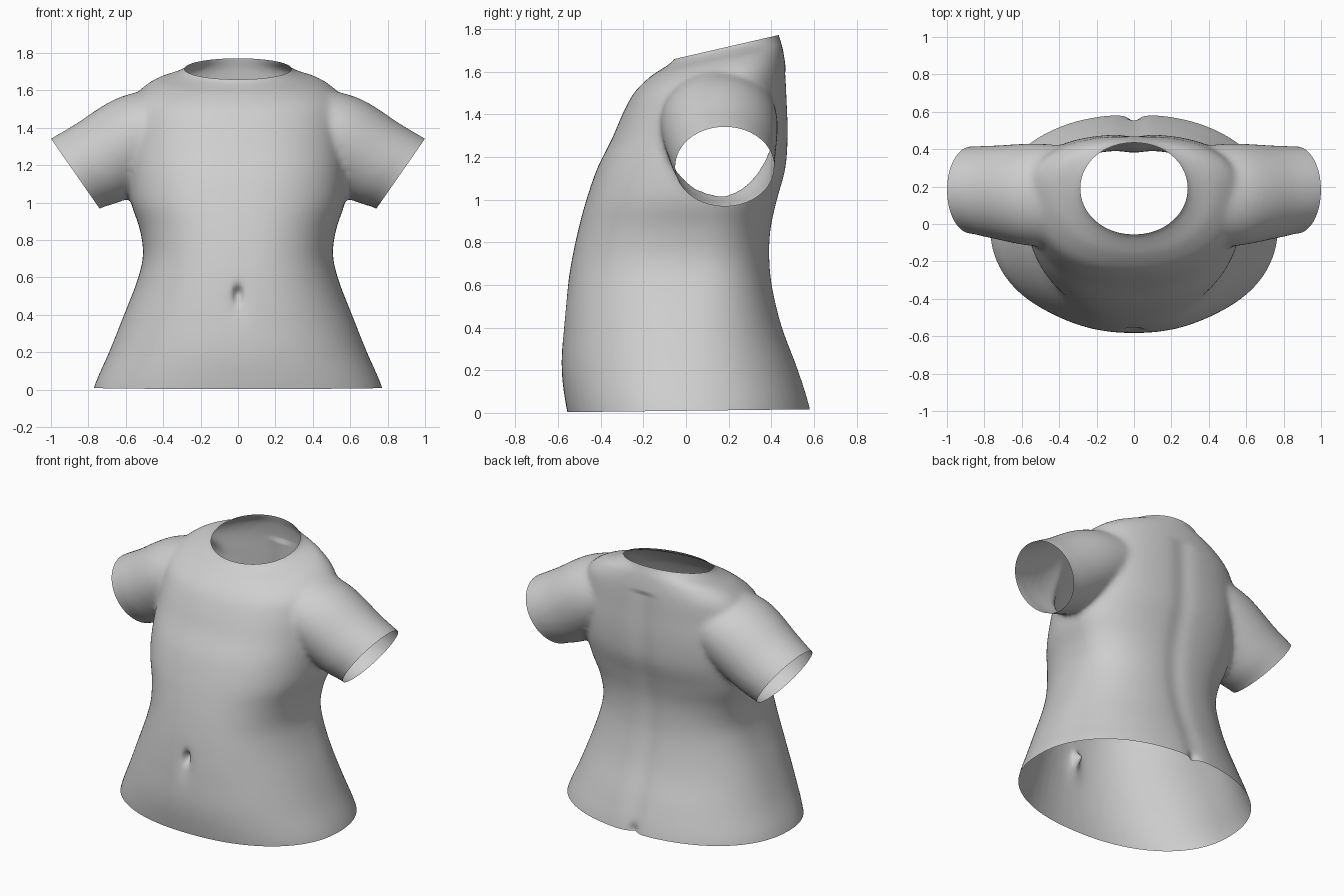
import bpy, bmesh, math
from mathutils import Vector

if "Cube" in bpy.data.objects:
    bpy.data.objects.remove(bpy.data.objects["Cube"])

SEG = 64

# torso rings: height, half width, front y, back y, widest y, squareness, tilt
RINGS = [
    (-0.15, 0.81, -0.52, 0.61, 0.00, 2.2, 0.0),
    (0.02, 0.768, -0.56, 0.585, 0.00, 2.2, 0.0),
    (0.20, 0.69, -0.583, 0.53, 0.00, 2.2, 0.0),
    (0.40, 0.61, -0.575, 0.455, 0.01, 2.25, 0.0),
    (0.58, 0.54, -0.557, 0.41, 0.03, 2.35, 0.0),
    (0.72, 0.508, -0.535, 0.395, 0.05, 2.4, 0.0),
    (0.86, 0.526, -0.505, 0.40, 0.08, 2.4, 0.0),
    (1.00, 0.572, -0.467, 0.43, 0.11, 2.4, 0.0),
    (1.15, 0.585, -0.415, 0.47, 0.14, 2.4, 0.0),
    (1.30, 0.585, -0.348, 0.48, 0.17, 2.4, 0.03),
    (1.45, 0.58, -0.293, 0.475, 0.18, 2.3, 0.08),
    (1.57, 0.55, -0.24, 0.468, 0.19, 2.25, 0.15),
    (1.65, 0.45, -0.165, 0.455, 0.19, 2.15, 0.20),
    (1.685, 0.34, -0.10, 0.445, 0.19, 2.1, 0.22),
    (1.73, 0.275, -0.045, 0.432, 0.19, 2.0, 0.23),
    (1.90, 0.25, -0.02, 0.42, 0.19, 2.0, 0.23),
]

# sleeve rings: centre x, centre y, centre z, in-plane radius, depth radius
ARM = [
    (0.25, 0.16, 1.47, 0.19, 0.24),
    (0.50, 0.155, 1.36, 0.245, 0.275),
    (0.737, 0.17, 1.217, 0.242, 0.25),
    (0.87, 0.182, 1.155, 0.228, 0.233),
    (0.97, 0.182, 1.09, 0.226, 0.233),
]
AXIS = Vector((0.82, 0, -0.57)).normalized()


def smooth_rows(rows, steps=5):
    """Catmull-Rom interpolation between rows of numbers."""
    out = []
    for i in range(len(rows) - 1):
        a, b, c, d = (rows[min(max(i + k, 0), len(rows) - 1)] for k in (-1, 0, 1, 2))
        for s in range(steps):
            t = s / steps
            out.append([0.5 * (2 * q + (r - p) * t + (2 * p - 5 * q + 4 * r - w) * t * t
                               + (3 * q - p - 3 * r + w) * t ** 3)
                        for p, q, r, w in zip(a, b, c, d)])
    return out + [list(rows[-1])]


def torso_ring(z, hw, yf, yb, yc, p, tilt):
    pts = []
    for i in range(SEG):
        a = 2 * math.pi * i / SEG
        c, s = math.cos(a), math.sin(a)
        x = hw * math.copysign(abs(c) ** (2 / p), c)
        k = abs(s) ** (2 / p)
        y = yc + k * ((yb - yc) if s > 0 else (yf - yc))
        pts.append((x, y, z + tilt * (y - 0.19)))
    return pts


def arm_ring(x, y, z, r, d, side):
    pts = []
    for i in range(SEG):
        a = 2 * math.pi * i / SEG
        u = r * math.cos(a)
        pts.append((side * (x - u * AXIS.z), y + d * math.sin(a), z + u * AXIS.x))
    return pts


def loft(bm, rings):
    """Closed solid through a list of rings."""
    vs = [[bm.verts.new(p) for p in ring] for ring in rings]
    for a, b in zip(vs, vs[1:]):
        for i in range(SEG):
            j = (i + 1) % SEG
            bm.faces.new((a[i], a[j], b[j], b[i]))
    bm.faces.new(vs[0][::-1])
    bm.faces.new(vs[-1])


def cut_open(bm, point, normal, near=lambda co: True):
    """Slice the shell with a plane and drop everything beyond it."""
    faces = [f for f in bm.faces if near(f.calc_center_median())]
    geom = set(faces)
    for f in faces:
        geom.update(f.verts)
        geom.update(f.edges)
    point, normal = Vector(point), Vector(normal).normalized()
    bmesh.ops.bisect_plane(bm, geom=list(geom), dist=1e-5, plane_co=point, plane_no=normal)
    gone = [v for v in bm.verts if near(v.co) and (v.co - point).dot(normal) > 1e-4]
    bmesh.ops.delete(bm, geom=gone, context='VERTS')


# solid torso and both sleeves
bm = bmesh.new()
loft(bm, [torso_ring(*r) for r in smooth_rows(RINGS)])
for side in (1, -1):
    loft(bm, [arm_ring(*r, side) for r in smooth_rows(ARM)])
bmesh.ops.recalc_face_normals(bm, faces=bm.faces[:])
mesh = bpy.data.meshes.new("torso_shell")
bm.to_mesh(mesh)
bm.free()
torso = bpy.data.objects.new("torso_shell", mesh)
bpy.context.collection.objects.link(torso)

# fuse into one skin and soften the armpits
remesh = torso.modifiers.new("fuse", 'REMESH')
remesh.mode = 'VOXEL'
remesh.voxel_size = 0.016
soft = torso.modifiers.new("soften", 'SMOOTH')
soft.factor = 0.5
soft.iterations = 14
dg = bpy.context.evaluated_depsgraph_get()
fused = bpy.data.meshes.new_from_object(torso.evaluated_get(dg))
torso.modifiers.clear()
torso.data = fused

bm = bmesh.new()
bm.from_mesh(fused)

# navel dent, spine groove and cleft at the lower back
for v in bm.verts:
    x, y, z = v.co
    if y < -0.3:
        v.co.y += 0.06 * math.exp(-(x / 0.018) ** 2 - ((z - 0.51) / 0.04) ** 2)
        v.co.y += 0.012 * math.exp(-(x / 0.05) ** 2 - ((z - 0.46) / 0.09) ** 2)
    elif y > 0.3 and z < 1.6:
        v.co.y -= 0.012 * math.exp(-(x / 0.07) ** 2)
        v.co.y -= 0.025 * math.exp(-(x / 0.03) ** 2 - ((z - 0.02) / 0.04) ** 2)

# open hem, neck and sleeve ends
cut_open(bm, (0, 0, 0.01), (0, 0.012, -1))
cut_open(bm, (0, 0.19, 1.715), (0, -0.224, 0.975), lambda c: c.z > 1.5)
for side in (1, -1):
    cut_open(bm, (side * 0.87, 0.182, 1.155), (side * AXIS.x, 0, AXIS.z),
             lambda c, s=side: c.x * s > 0.63 and c.z > 0.8)
for f in bm.faces:
    f.smooth = True
bm.to_mesh(fused)
bm.free()

# single plain grey
grey = bpy.data.materials.new("light_grey")
grey.diffuse_color = (0.62, 0.62, 0.62, 1)
grey.use_nodes = True
grey.node_tree.nodes["Principled BSDF"].inputs["Base Color"].default_value = grey.diffuse_color
fused.materials.clear()
fused.materials.append(grey)
torso.name = "torso_shell"
